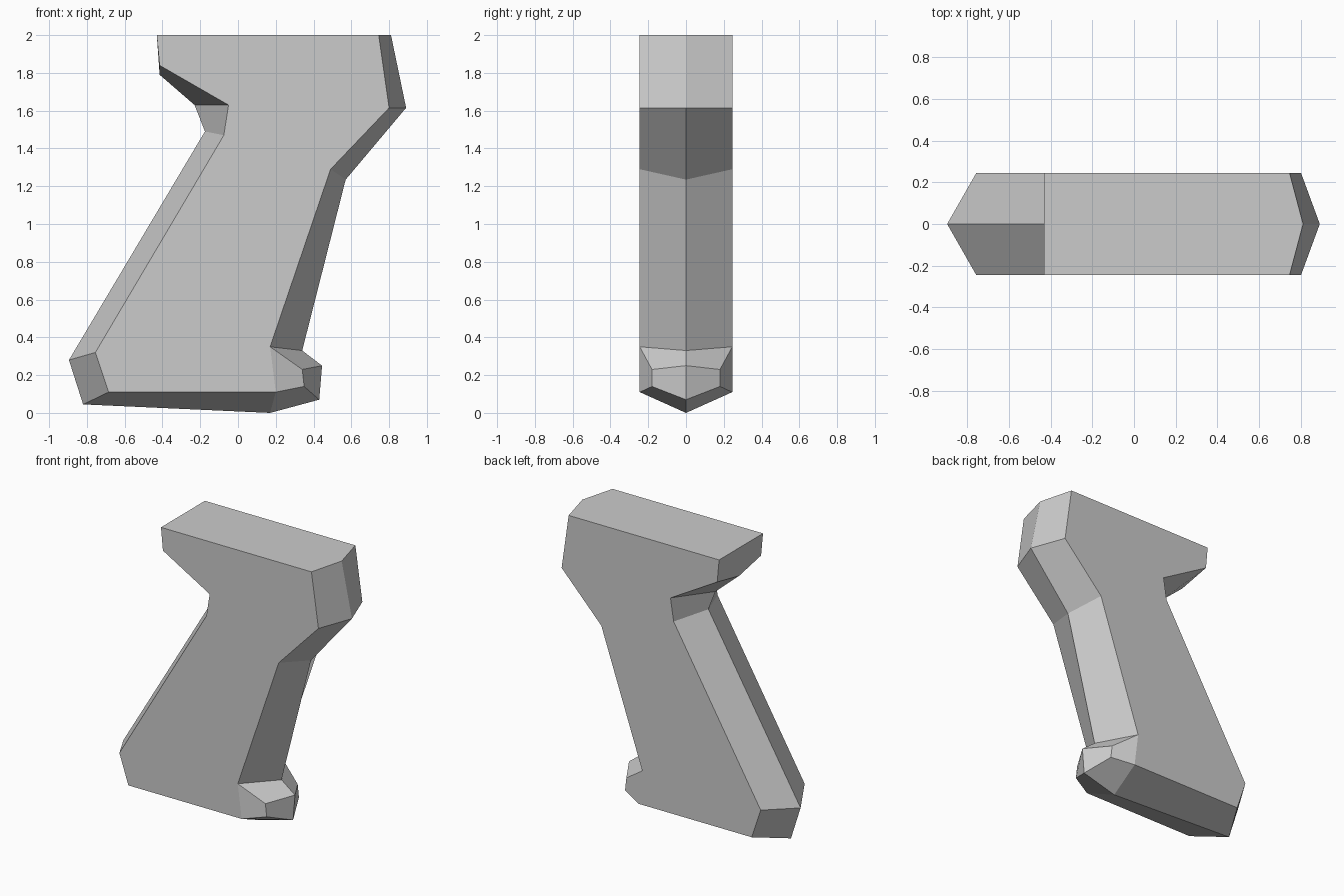
import bpy
import bmesh

cube = bpy.data.objects.get("Cube")
if cube:
    bpy.data.objects.remove(cube, do_unlink=True)

HALF = 0.245   # half thickness of the grip
NUB = 0.18     # half thickness of the toe lip

# Outline stations: half width, side point (x, z), centre ridge point (x, z)
stations = [
    (HALF, (-0.43, 2.0), (-0.43, 2.0)),       # top rear
    (HALF, (-0.415, 1.84), (-0.415, 1.79)),   # rear overhang
    (HALF, (-0.05, 1.63), (-0.23, 1.63)),     # web notch
    (HALF, (-0.075, 1.47), (-0.175, 1.49)),
    (HALF, (-0.755, 0.32), (-0.895, 0.28)),   # heel
    (HALF, (-0.685, 0.11), (-0.82, 0.045)),
    (HALF, (0.20, 0.11), (0.17, 0.0)),        # base
    (NUB, (0.35, 0.14), (0.43, 0.07)),        # toe lip
    (NUB, (0.34, 0.23), (0.445, 0.25)),
    (HALF, (0.17, 0.35), (0.34, 0.33)),       # finger side
    (HALF, (0.49, 1.29), (0.57, 1.235)),
    (HALF, (0.80, 1.615), (0.89, 1.615)),
    (HALF, (0.745, 2.0), (0.81, 2.0)),        # top front
]

bm = bmesh.new()
ridge = [bm.verts.new((r[0], 0, r[1])) for _, _, r in stations]
sides = []
for sign in (-1, 1):
    side = [bm.verts.new((s[0], sign * w, s[1])) for w, s, _ in stations]
    sides.append(side)
    # Bevelled strips from the flat side to the centre ridge
    for i in range(len(stations) - 1):
        bm.faces.new((side[i], side[i + 1], ridge[i + 1], ridge[i]))
    # Flat side panel, leaving out the narrower lip, then the lip's cheek
    bm.faces.new([v for v, st in zip(side, stations) if st[0] == HALF])
    bm.faces.new(side[6:10])

# Flat top
a, b = sides
bm.faces.new((a[0], a[-1], ridge[-1], b[-1], b[0], ridge[0]))
# The lip's cheek closes against the side panel along their shared edge
bmesh.ops.recalc_face_normals(bm, faces=bm.faces[:])

mesh = bpy.data.meshes.new("grip")
bm.to_mesh(mesh)
bm.free()
grip = bpy.data.objects.new("grip", mesh)
bpy.context.collection.objects.link(grip)

# Plain grey finish
color = (0.6, 0.6, 0.6, 1.0)
mat = bpy.data.materials.new("plain grey")
mat.use_nodes = True
mat.diffuse_color = color
mat.node_tree.nodes["Principled BSDF"].inputs["Base Color"].default_value = color
mesh.materials.append(mat)
